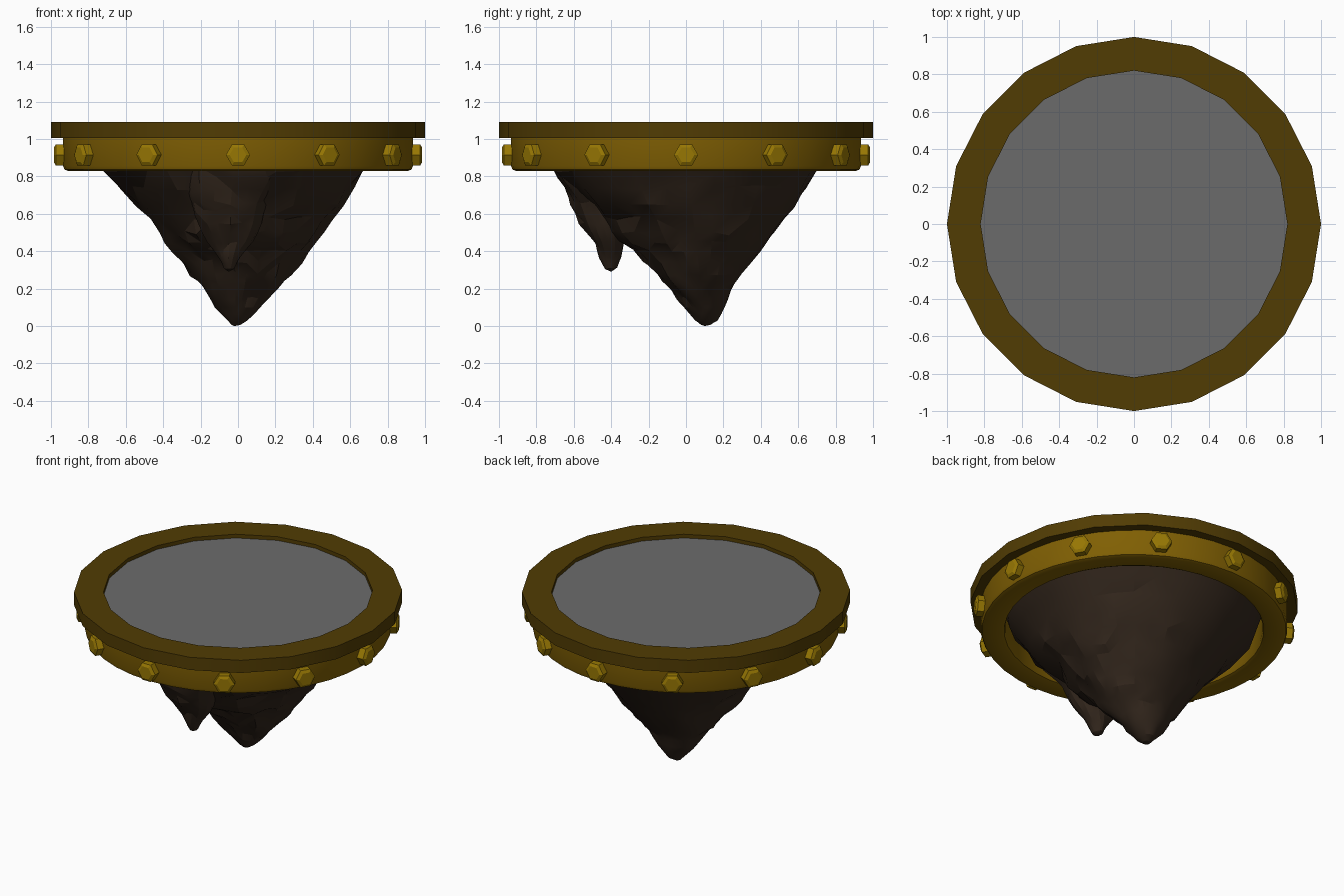
import bpy, bmesh, math
from math import sin, cos, pi
from mathutils import Vector, Matrix, noise

if "Cube" in bpy.data.objects:
    bpy.data.objects.remove(bpy.data.objects["Cube"])


def material(name, rgb):
    m = bpy.data.materials.new(name)
    m.diffuse_color = (*rgb, 1)
    m.use_nodes = True
    m.node_tree.nodes["Principled BSDF"].inputs["Base Color"].default_value = m.diffuse_color
    return m


DARK_GOLD = material("dark_gold", (0.083, 0.045, 0.001))
GOLD = material("gold", (0.215, 0.115, 0.001))
BRIGHT_GOLD = material("bright_gold", (0.31, 0.185, 0.001))
ROCK = material("rock", (0.033, 0.020, 0.012))
STONE = material("stone_grey", (0.148, 0.148, 0.148))


def finish(bm, name, mat=None, smooth=None):
    bmesh.ops.recalc_face_normals(bm, faces=bm.faces[:])
    me = bpy.data.meshes.new(name)
    bm.to_mesh(me)
    bm.free()
    ob = bpy.data.objects.new(name, me)
    bpy.context.collection.objects.link(ob)
    if mat:
        me.materials.append(mat)
    if smooth:
        bpy.ops.object.select_all(action='DESELECT')
        ob.select_set(True)
        bpy.context.view_layer.objects.active = ob
        bpy.ops.object.shade_smooth_by_angle(angle=math.radians(smooth))
    return ob


def bridge(bm, a, b):
    n = len(a)
    for i in range(n):
        bm.faces.new((a[i], a[(i + 1) % n], b[(i + 1) % n], b[i]))


def lathe(name, profile, mat, sides=20, smooth=None):
    """Turn a closed (radius, z) profile about the z axis."""
    bm = bmesh.new()
    rings = [[bm.verts.new((r * cos(2 * pi * i / sides), r * sin(2 * pi * i / sides), z))
              for i in range(sides)] for r, z in profile]
    for k in range(len(rings)):
        bridge(bm, rings[k], rings[(k + 1) % len(rings)])
    return finish(bm, name, mat, smooth)


def crag(name, levels, tip, sides, rough, bulge=0, steps=2):
    """Loft rough rock through levels of (z, left, right, front, back)."""
    bm = bmesh.new()
    rows = []
    for a, b in zip(levels, levels[1:]):
        for s in range(steps):
            rows.append([p + (q - p) * s / steps for p, q in zip(a, b)])
    rows.append(levels[-1])
    rings = []
    for z, xl, xr, yf, yb in rows:
        cx, cy = (xl + xr) / 2, (yf + yb) / 2
        rx, ry = (xr - xl) / 2, (yb - yf) / 2
        amp = rough * min(1, 0.3 + 2 * rx) * (0.3 if z > 0.9 else 1)
        ring = []
        for i in range(sides):
            t = 2 * pi * i / sides
            # the front right corner swells out near the top
            w = 1 + bulge * max(0, cos(t + pi / 4)) ** 4 * (0.6 < z < 1)
            p = Vector((cx + w * rx * cos(t), cy + w * ry * sin(t), z))
            front = 0.65 - 0.35 * sin(t)          # the front is more rugged
            d = amp * front * (noise.noise(p * 5) + 0.6 * noise.noise(p * 13))
            p += Vector((cos(t), sin(t), 0)) * d
            if 0.1 < z < 0.9:
                p.z += amp * 0.6 * noise.noise(p * 9 + Vector((7, 3, 1)))
            ring.append(bm.verts.new(p))
        rings.append(ring)
    for a, b in zip(rings, rings[1:]):
        bridge(bm, a, b)
    bm.faces.new(rings[0])
    end = bm.verts.new(tip)
    for i in range(sides):
        bm.faces.new((rings[-1][i], rings[-1][(i + 1) % sides], end))
    bmesh.ops.triangulate(bm, faces=[f for f in bm.faces if len(f.verts) == 4])
    return finish(bm, name, ROCK, smooth=18)


# Upper rim: twenty-sided ring
lathe("upper_rim", [(0.82, 1.005), (1.0, 1.005), (1.0, 1.09), (0.82, 1.09)], DARK_GOLD, smooth=30)

# Lower band with rounded bottom edges
lathe("lower_band",
      [(0.785, 1.02), (0.785, 0.855), (0.792, 0.837), (0.81, 0.83),
       (0.91, 0.83), (0.928, 0.837), (0.935, 0.855), (0.935, 1.02)],
      GOLD, sides=40, smooth=40)

# Platform floor, slightly sunk in the rim
bm = bmesh.new()
bmesh.ops.create_cone(bm, cap_ends=True, segments=20, radius1=0.83, radius2=0.83, depth=0.04,
                      matrix=Matrix.Translation((0, 0, 1.045)))
finish(bm, "platform_floor", STONE)

# Twelve chamfered hexagonal bolts around the band
bm = bmesh.new()
for k in range(12):
    turn = Matrix.Rotation(k * pi / 6, 4, 'Z')
    rings = []
    for r, x in [(0.065, 0.90), (0.065, 0.974), (0.045, 0.985)]:
        rings.append([bm.verts.new(turn @ Vector((x, r * cos(i * pi / 3), 0.915 + r * sin(i * pi / 3))))
                      for i in range(6)])
    bridge(bm, rings[0], rings[1])
    bridge(bm, rings[1], rings[2])
    bm.faces.new(rings[0])
    bm.faces.new(rings[2])
finish(bm, "bolts", BRIGHT_GOLD)

# Main hanging rock
crag("main_rock", [
    (1.02, -0.80, 0.80, -0.80, 0.80),
    (0.83, -0.73, 0.67, -0.68, 0.70),
    (0.65, -0.55, 0.56, -0.52, 0.585),
    (0.50, -0.41, 0.44, -0.38, 0.475),
    (0.40, -0.34, 0.37, -0.28, 0.40),
    (0.28, -0.26, 0.29, -0.15, 0.30),
    (0.20, -0.20, 0.22, -0.08, 0.24),
    (0.10, -0.12, 0.12, -0.01, 0.205),
    (0.03, -0.055, 0.045, 0.05, 0.17),
    (0.006, -0.035, 0.01, 0.08, 0.13)], (-0.02, 0.10, 0.0), 30, 0.045, bulge=0.06)

# Smaller rock spur at the front
crag("front_spur", [
    (0.90, -0.30, 0.26, -0.74, -0.40),
    (0.80, -0.29, 0.24, -0.70, -0.38),
    (0.66, -0.25, 0.17, -0.61, -0.35),
    (0.55, -0.21, 0.13, -0.56, -0.33),
    (0.45, -0.16, 0.07, -0.50, -0.33),
    (0.36, -0.11, 0.01, -0.465, -0.345),
    (0.305, -0.08, -0.025, -0.43, -0.37)], (-0.05, -0.40, 0.29), 16, 0.06)
